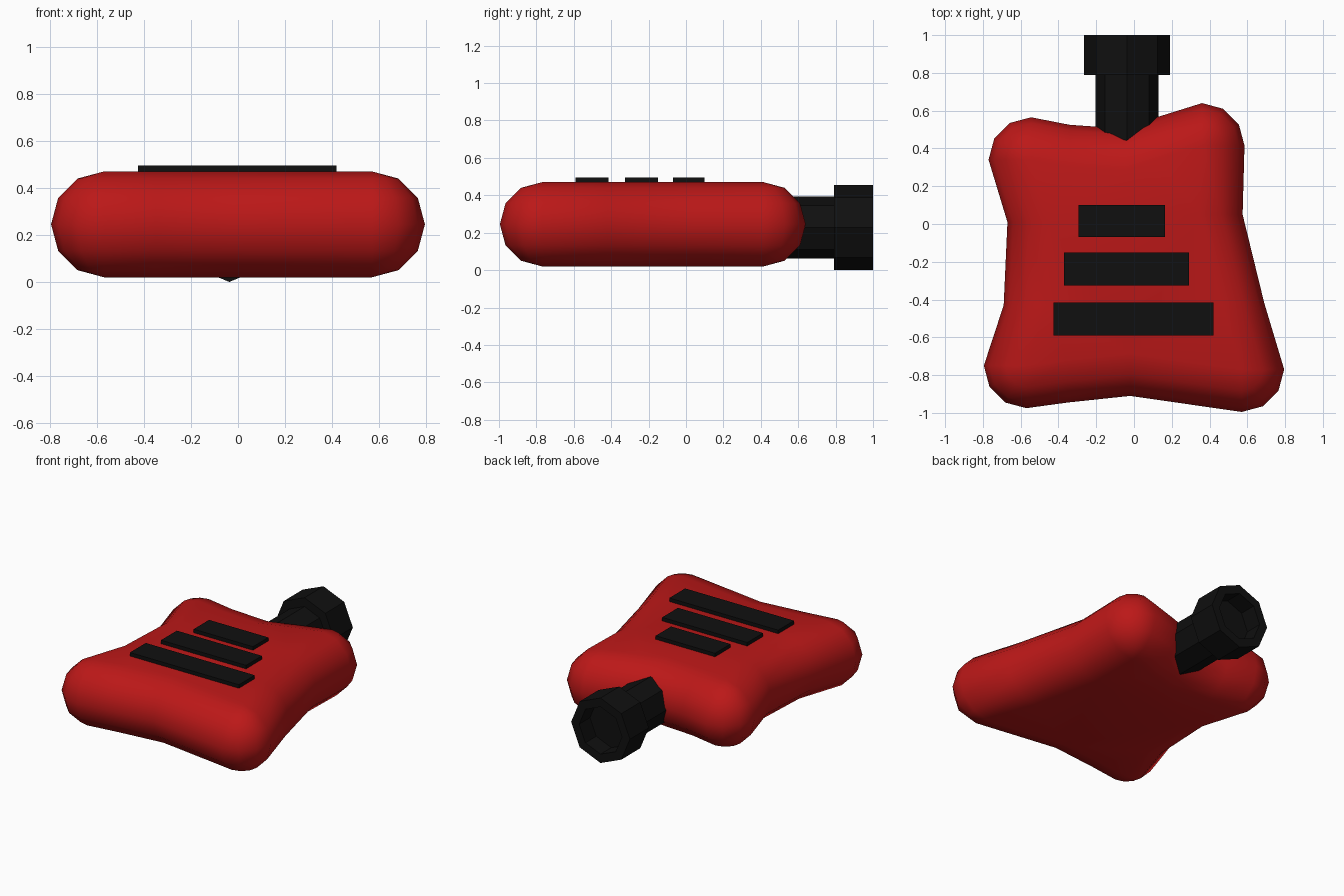
import bpy, bmesh
from math import sin, cos, pi, radians

if "Cube" in bpy.data.objects:
    bpy.data.objects.remove(bpy.data.objects["Cube"])

R, ZC = 0.225, 0.245          # edge rounding radius and mid height of the body
AX, AZ = -0.037, 0.228        # spout axis


def material(name, rgb):
    m = bpy.data.materials.new(name)
    m.diffuse_color = (*rgb, 1)
    m.use_nodes = True
    m.node_tree.nodes["Principled BSDF"].inputs["Base Color"].default_value = m.diffuse_color
    return m


RED = material("red", (0.5, 0.009, 0.009))
BLACK = material("black", (0.005, 0.005, 0.005))


def finish(name, bm, mat, smooth=None):
    bmesh.ops.remove_doubles(bm, verts=bm.verts, dist=0.0005)
    bmesh.ops.recalc_face_normals(bm, faces=bm.faces)
    me = bpy.data.meshes.new(name)
    bm.to_mesh(me)
    bm.free()
    ob = bpy.data.objects.new(name, me)
    bpy.context.collection.objects.link(ob)
    me.materials.append(mat)
    if smooth:
        bpy.ops.object.select_all(action='DESELECT')
        ob.select_set(True)
        bpy.context.view_layer.objects.active = ob
        bpy.ops.object.shade_smooth_by_angle(angle=radians(smooth))
    return ob


def bridge(bm, rings, closed=False):
    pairs = list(zip(rings, rings[1:])) + ([(rings[-1], rings[0])] if closed else [])
    for a, b in pairs:
        n = len(a)
        for i in range(n):
            j = (i + 1) % n
            bm.faces.new((a[i], a[j], b[j], b[i]))


# Body outline: rounded corners plus edge points, as (inner point, outward angle)
def corner(x, y, start):
    return [(x, y, radians(start + 30 * k)) for k in range(4)]


def edge(x, y, deg):
    a = radians(deg)
    return [(x - R * cos(a), y - R * sin(a), a)]


outline = (corner(0.57, -0.77, -90) + edge(0.69, -0.42, 0) + edge(0.575, 0.05, 0)
           + corner(0.36, 0.415, 0) + edge(0.12, 0.565, 90) + edge(-0.05, 0.505, 90)
           + edge(-0.34, 0.525, 90) + corner(-0.545, 0.34, 90)
           + edge(-0.67, 0.01, 180) + edge(-0.69, -0.43, 180)
           + corner(-0.57, -0.75, 180) + edge(-0.35, -0.945, -90) + edge(-0.02, -0.91, -90))

bm = bmesh.new()
rings = []
for k in range(-3, 4):
    t = k * pi / 6
    rings.append([bm.verts.new((x + R * cos(t) * cos(a), y + R * cos(t) * sin(a), ZC + R * sin(t)))
                  for x, y, a in outline])
bridge(bm, rings)
bmesh.ops.remove_doubles(bm, verts=bm.verts, dist=0.0005)
# Flat top and bottom
for z in (ZC - R, ZC + R):
    es = [e for e in bm.edges if e.is_boundary and all(abs(v.co.z - z) < 0.001 for v in e.verts)]
    res = bmesh.ops.contextual_create(bm, geom=es)
    bmesh.ops.triangulate(bm, faces=res["faces"])
finish("body", bm, RED, 40)


# Eight-sided spout parts turned around the y axis
def turned(name, profile, closed=False):
    bm = bmesh.new()
    rings = [[bm.verts.new((AX + r * cos(i * pi / 4), y, AZ + r * sin(i * pi / 4))) for i in range(8)]
             for r, y in profile]
    bridge(bm, rings, closed)
    if not closed:
        bm.faces.new(rings[0])
        bm.faces.new(rings[-1])
    finish(name, bm, BLACK)


turned("spout_neck", [(0.166, 0.36), (0.166, 0.82)])
turned("spout_collar", [(0.1, 0.79), (0.228, 0.79), (0.228, 1.0), (0.166, 1.0), (0.166, 0.88)])

# Raised strips on top
for i, (x0, x1, y0, y1) in enumerate([(-0.295, 0.165, -0.07, 0.10),
                                      (-0.37, 0.29, -0.325, -0.15),
                                      (-0.425, 0.42, -0.59, -0.415)]):
    bm = bmesh.new()
    bmesh.ops.create_cube(bm, size=1)
    for v in bm.verts:
        v.co = (x1 if v.co.x > 0 else x0, y1 if v.co.y > 0 else y0, 0.495 if v.co.z > 0 else 0.455)
    finish(f"strip_{i + 1}", bm, BLACK)
